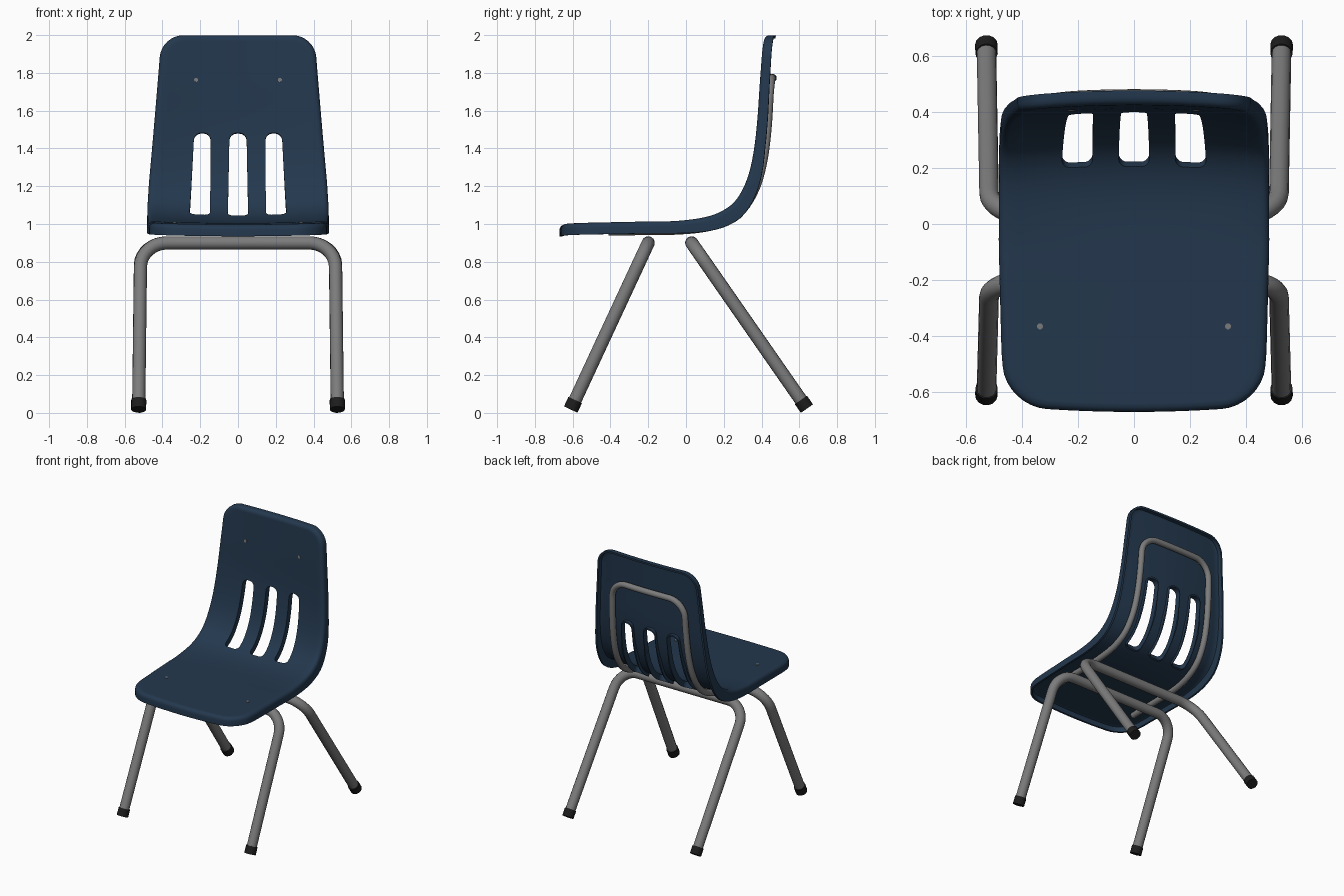
import bpy, bmesh, math
from mathutils import Vector

if "Cube" in bpy.data.objects:
    bpy.data.objects.remove(bpy.data.objects["Cube"])

def material(name, col):
    m = bpy.data.materials.new(name)
    m.diffuse_color = (*col, 1)
    m.use_nodes = True
    m.node_tree.nodes["Principled BSDF"].inputs["Base Color"].default_value = m.diffuse_color
    return m

BLUE = material("navy plastic", (0.017, 0.039, 0.075))
GREY = material("grey metal", (0.2, 0.2, 0.2))
BLACK = material("black rubber", (0.012, 0.012, 0.012))

def lerp_table(t, table):
    for (a, va), (b, vb) in zip(table, table[1:]):
        if t <= b:
            k = max(0, (t - a) / (b - a))
            return va + (vb - va) * k
    return table[-1][1]

# Centre line of the shell (y, z), seat front to back top, smoothed
KEYS = [Vector(p) for p in [(-.67, .997), (-.2, 1.005), (.05, 1.01), (.18, 1.035), (.27, 1.09),
                            (.335, 1.19), (.375, 1.32), (.4, 1.5), (.412, 1.75), (.425, 2.0)]]
ext = [2 * KEYS[0] - KEYS[1]] + KEYS + [2 * KEYS[-1] - KEYS[-2]]
LINE = []
for i in range(1, len(ext) - 2):
    a, b, c, d = ext[i - 1:i + 3]
    m1 = (c - a) / ((c - b).length + (b - a).length) * (c - b).length
    m2 = (d - b) / ((d - c).length + (c - b).length) * (c - b).length
    for k in range(20):
        t = k / 20
        LINE.append((2*t**3 - 3*t**2 + 1) * b + (t**3 - 2*t**2 + t) * m1
                    + (3*t**2 - 2*t**3) * c + (t**3 - t**2) * m2)
LINE.append(KEYS[-1])
ARC = [0]
for p, q in zip(LINE, LINE[1:]):
    ARC.append(ARC[-1] + (q - p).length)
LEN = ARC[-1]
PY = [(s, p.x) for s, p in zip(ARC, LINE)]
PZ = [(s, p.y) for s, p in zip(ARC, LINE)]
s_at_y = lambda y: next(s for s, v in PY if v >= y)
s_at_z = lambda z: next(s for s, v in PZ if v >= z and s > .7)

WIDTH = [(0, .455), (.2, .472), (.6, .482), (.95, .48), (1.1, .472), (1.41, .445), (1.71, .42), (LEN, .405)]
LIP = [(0, .062), (.6, .065), (.92, .088), (1.3, .06), (LEN, .05)]
BOW = [(0, .008), (.6, .01), (.9, .032), (1.4, .036), (LEN, .025)]

def bend(v):
    """Flat (x, distance along shell, height) to the curved shell."""
    x, s, h = v
    at = lambda q: Vector((lerp_table(q, PY), lerp_table(q, PZ)))
    t = (at(min(s + .02, LEN)) - at(max(s - .02, 0))).normalized()
    p = at(s) + Vector((-t.y, t.x)) * (h + lerp_table(s, BOW) * (x / .48) ** 2)
    return Vector((x, p.x, p.y))

def rounded(pts, radius, step, closed=False):
    """Path with rounded corners and evenly divided straights."""
    pts = [Vector(p) for p in pts]
    n, out = len(pts), []
    def add(p):
        if out:
            q = out[-1]
            k = max(1, int((p - q).length / step))
            out.extend(q.lerp(p, j / k) for j in range(1, k))
        out.append(p)
    for i, c in enumerate(pts):
        r = radius[i] if isinstance(radius, list) else radius
        if not closed and i in (0, n - 1):
            add(c)
            continue
        a, b = (pts[i - 1] - c).normalized() * r, (pts[(i + 1) % n] - c).normalized() * r
        add(c + a)
        for j in range(1, 9):
            t = j / 8
            u = 1 - t
            out.append(c + a * (u**3 + 3*u*u*t*.45) + b * (t**3 + 3*t*t*u*.45))
    if closed:
        add(out[0])
        out.pop()
    return out

def finish(bm, name, mat, angle=40):
    bmesh.ops.recalc_face_normals(bm, faces=bm.faces)
    me = bpy.data.meshes.new(name)
    bm.to_mesh(me)
    bm.free()
    ob = bpy.data.objects.new(name, me)
    bpy.context.collection.objects.link(ob)
    me.materials.append(mat)
    smooth(ob, angle)
    return ob

def smooth(ob, angle=40):
    bpy.ops.object.select_all(action='DESELECT')
    ob.select_set(True)
    bpy.context.view_layer.objects.active = ob
    bpy.ops.object.shade_smooth_by_angle(angle=math.radians(angle))

def bridge(bm, a, b):
    for i in range(len(a)):
        j = (i + 1) % len(a)
        bm.faces.new((a[i], a[j], b[j], b[i]))

def prism(bm, outline, h0, h1):
    lo, hi = ([bm.verts.new((p[0], p[1], h)) for p in outline] for h in (h0, h1))
    bridge(bm, lo, hi)
    bm.faces.new(lo)
    bm.faces.new(hi)

def tube(name, path, radius, mat):
    bm, rings = bmesh.new(), []
    up = None
    for i, p in enumerate(path):
        t = (path[min(i + 1, len(path) - 1)] - path[max(i - 1, 0)]).normalized()
        up = t.orthogonal() if up is None else up - t * up.dot(t)
        up.normalize()
        side = t.cross(up)
        rings.append([bm.verts.new(p + radius * (up * math.cos(a) + side * math.sin(a)))
                      for a in (k * math.tau / 14 for k in range(14))])
    for a, b in zip(rings, rings[1:]):
        bridge(bm, a, b)
    bm.faces.new(rings[0])
    bm.faces.new(rings[-1])
    return finish(bm, name, mat)

# Shell, built flat: two grids joined by a rolled lip
R, RF, RB, COLS = .028, .12, .09, 24
rows = [RF * (1 - math.cos(k * math.pi / 16)) for k in range(8)]
span = LEN - 2 * R
rows += [RF + (span - RF - RB) * k / 56 for k in range(57)]
rows += [span - RB * (1 - math.cos(k * math.pi / 16)) for k in range(7, -1, -1)]
def flat_point(t, u):
    w = lerp_table(t + R, WIDTH) - R
    for d, r in ((t, RF), (span - t, RB)):
        if d < r:
            w -= r - math.sqrt(max(0, r * r - (r - d) ** 2))
    x = u * w
    return x, t + R + .022 * (x / .45) ** 2 * max(0, 1 - t / .35)
grid = [[flat_point(t, 2 * k / COLS - 1) for k in range(COLS + 1)] for t in rows]
bm = bmesh.new()
edges = []
for h in (0, -.02):
    g = [[bm.verts.new((x, s, h)) for x, s in row] for row in grid]
    for a, b in zip(g, g[1:]):
        for k in range(COLS):
            bm.faces.new((a[k], a[k + 1], b[k + 1], b[k]))
    edges.append(g[0] + [r[-1] for r in g[1:-1]] + g[-1][::-1] + [r[0] for r in g[-2:0:-1]])
loop = [v.co.copy() for v in edges[0]]
prev = edges[0]
for off, dep, use_lip in [(.38, .08, 0), (.71, .29, 0), (.92, .62, 0), (1, 1, 0), (1, 1, 1), (.5, 1, 1), (.4, .9, 0)]:
    ring = []
    for i, p in enumerate(loop):
        t = (loop[(i + 1) % len(loop)] - loop[i - 1]).normalized()
        depth = lerp_table(p.y, LIP) if use_lip else dep * R
        ring.append(bm.verts.new((p.x + t.y * off * R, p.y - t.x * off * R, -depth)))
    bridge(bm, prev, ring)
    prev = ring
bridge(bm, prev, edges[1])
shell = finish(bm, "seat_shell", BLUE)

# Three back slots cut in the flat shell, with rims behind
S0, S1 = s_at_y(.2), s_at_z(1.475)
def slot(x0, x1, x2, x3, g=0):
    pts = [(x0 - g, S0 - g), (x1 + g, S0 - g), (x2 + g, S1 + g), (x3 - g, S1 + g)]
    return rounded(pts, [.03, .03, .038, .038], .025, True)
SLOTS = [(-.258, -.148, -.145, -.232), (-.055, .055, .045, -.045), (.148, .258, .232, .145)]
bm, rims = bmesh.new(), bmesh.new()
for s in SLOTS:
    prism(bm, slot(*s), -.1, .05)
    inner, outer = slot(*s), slot(*s, g=.012)
    if len(inner) != len(outer):
        c = Vector((sum(s) / 4, (S0 + S1) / 2))
        outer = [p + (p - c).normalized() * .012 for p in inner]
    loops = [[rims.verts.new((p.x, p.y, h)) for p in o]
             for o, h in ((inner, -.018), (inner, -.042), (outer, -.042), (outer, -.018))]
    for k in range(4):
        bridge(rims, loops[k], loops[(k + 1) % 4])
cutter = finish(bm, "slot_cutter", BLUE)
cutter.hide_render = True
mod = shell.modifiers.new("slots", 'BOOLEAN')
mod.operation, mod.solver, mod.object = 'DIFFERENCE', 'EXACT', cutter
bpy.context.view_layer.objects.active = shell
bpy.ops.object.modifier_apply(modifier=mod.name)
bpy.data.objects.remove(cutter)
rim = finish(rims, "slot_rims", BLUE)

# Rivets in seat and back
bm = bmesh.new()
for x, s in ((.335, s_at_y(-.365)), (.222, s_at_z(1.755))):
    for sx in (-x, x):
        prism(bm, [(sx + .011 * math.cos(a), s + .011 * math.sin(a))
                   for a in (k * math.tau / 10 for k in range(10))], -.03, .004)
rivets = finish(bm, "rivets", GREY)

# Bend the flat parts into the chair shape
for ob in (shell, rim, rivets):
    for v in ob.data.vertices:
        v.co = bend(v.co)
    smooth(ob)

# Support rail under the seat and up behind the back
half = [(.336, s_at_y(-.43), -.046), (.336, s_at_y(.05), -.046), (.312, s_at_z(1.3), -.045), (.295, s_at_z(1.765), -.045)]
flat = half + [(-x, s, h) for x, s, h in half[::-1]]
path = rounded(flat, [0, .05, .1, .12, .12, .1, .05, 0], .03)
tube("back_support_rail", [bend(p) for p in path], .022, GREY)

# Bent-tube leg frames with rubber feet
for name, top_y, foot_y, foot_z in (("front", -.2, -.61, .018), ("rear", .03, .64, .023)):
    foot, top = Vector((.526, foot_y, foot_z)), Vector((.515, top_y, .9))
    flip = lambda v: Vector((-v.x, v.y, v.z))
    d = (top - foot).normalized()
    start = foot + d * .01
    tube(name + "_leg_frame", rounded([start, top, flip(top), flip(start)], .14, .3), .035, GREY)
    for side, f in (("right", lambda v: v), ("left", flip)):
        tube(f"{name}_{side}_foot", [f(foot), f(foot + d * .055)], .04, BLACK)
